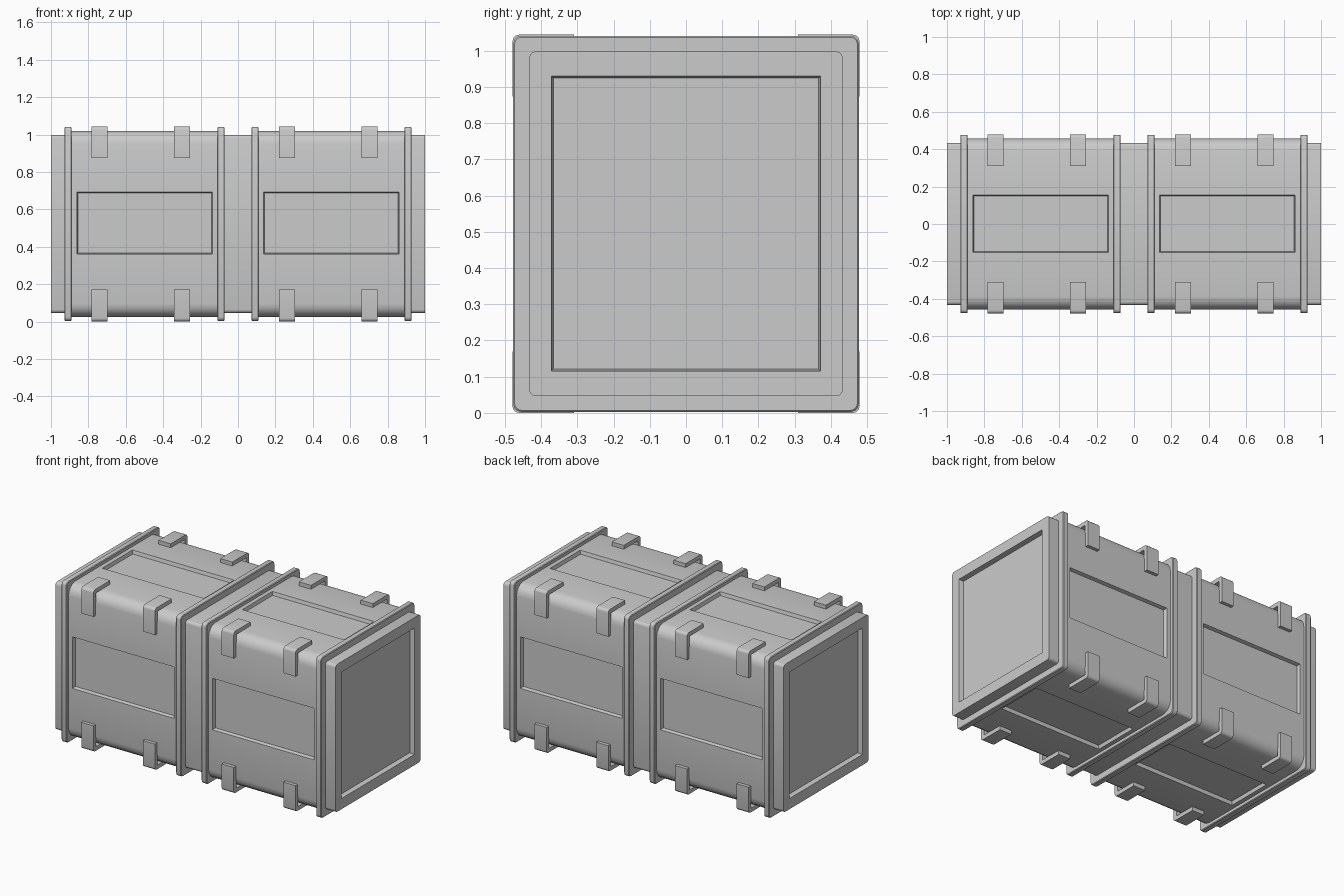
import bpy, bmesh
from math import sin, cos, pi

if "Cube" in bpy.data.objects:
    bpy.data.objects.remove(bpy.data.objects["Cube"])

CZ = 0.522  # height of the crate's long axis


def rounded_rect(hy, hz, r, seg):
    pts = []
    for q, (sy, sz) in enumerate([(1, 1), (-1, 1), (-1, -1), (1, -1)]):
        for i in range(seg + 1):
            a = q * pi / 2 + i / seg * pi / 2
            pts.append((sy * (hy - r) + r * cos(a), sz * (hz - r) + r * sin(a)))
    return pts


def prism(pts, x0, x1):
    """Extrude a (y, z) profile along x."""
    bm = bmesh.new()
    rings = [[bm.verts.new((x, y, CZ + z)) for y, z in pts] for x in (x0, x1)]
    for ring in rings:
        bm.faces.new(ring)
    n = len(pts)
    for i in range(n):
        j = (i + 1) % n
        bm.faces.new((rings[0][i], rings[0][j], rings[1][j], rings[1][i]))
    bmesh.ops.recalc_face_normals(bm, faces=bm.faces[:])
    return bm


def recess(bm, axis, sign, limits, depth, bevel=0.008):
    """Sink a rectangular panel into the flat face pointing along an axis.
    limits maps other axes to (low, high)."""
    bm.normal_update()
    face = max((f for f in bm.faces if f.normal[axis] * sign > 0.999),
               key=lambda f: f.calc_area())
    mid = face.calc_center_median()
    # an n-gon end face is replaced by a clean rectangle joined to its outline
    bmesh.ops.inset_individual(bm, faces=[face], thickness=0.005)
    if len(face.verts) > 4:
        bmesh.ops.inset_individual(bm, faces=[face], thickness=0.001)
    for v in face.verts:
        for ax, (lo, hi) in limits.items():
            v.co[ax] = lo if v.co[ax] < mid[ax] else hi
    if len(face.verts) > 4:
        bmesh.ops.remove_doubles(bm, verts=face.verts[:], dist=1e-4)
        bm.normal_update()
        face = max((f for f in bm.faces if f.normal[axis] * sign > 0.999),
                   key=lambda f: f.calc_area())
    bmesh.ops.inset_individual(bm, faces=[face], thickness=bevel, depth=-depth)


def finish(bm, name, bevel=0.0):
    me = bpy.data.meshes.new(name)
    bm.to_mesh(me)
    bm.free()
    ob = bpy.data.objects.new(name, me)
    bpy.context.collection.objects.link(ob)
    bpy.context.view_layer.objects.active = ob
    ob.select_set(True)
    bpy.ops.object.shade_smooth_by_angle(angle=0.6)
    ob.select_set(False)
    if bevel:
        m = ob.modifiers.new("edge_bevel", 'BEVEL')
        m.width, m.segments, m.limit_method, m.angle_limit = bevel, 1, 'ANGLE', 0.8
    return ob


# end caps with a sunken square panel
core = rounded_rect(0.433, 0.476, 0.018, 3)
for s, side in ((-1, "left"), (1, "right")):
    bm = prism(core, s * 0.90, s * 1.0)
    recess(bm, 0, s, {1: (-0.372, 0.372), 2: (0.115, 0.93)}, 0.03)
    finish(bm, side + "_end_cap")

# narrow waist between the two halves
finish(prism(core, -0.09, 0.09), "waist")

# two halves, each with a sunken panel on all four long sides
shell = rounded_rect(0.457, 0.497, 0.07, 4)
for s, side in ((-1, "left"), (1, "right")):
    bm = prism(shell, s * 0.09, s * 0.91)
    xs = tuple(sorted((s * 0.137, s * 0.862)))
    for d in (-1, 1):
        recess(bm, 1, d, {0: xs, 2: (0.36, 0.692)}, 0.022)
        recess(bm, 2, d, {0: xs, 1: (-0.152, 0.155)}, 0.022)
    finish(bm, side + "_shell")

# raised bands around the crate
band = rounded_rect(0.477, 0.519, 0.022, 3)
for i, x in enumerate((-0.909, -0.091, 0.091, 0.909)):
    finish(prism(band, x - 0.019, x + 0.019), f"band_{i + 1}", 0.004)

# L-shaped corner clips on all four long edges
OY, OZ, T, LEG, R = 0.479, 0.522, 0.026, 0.17, 0.018
arc = [(OY - R + R * cos(a * pi / 6), OZ - R + R * sin(a * pi / 6)) for a in range(4)]
clip = [(OY - T, OZ - LEG), (OY, OZ - LEG)] + arc + \
       [(OY - LEG, OZ), (OY - LEG, OZ - T), (OY - T, OZ - T)]
for i, x in enumerate((-0.74, -0.30, 0.262, 0.703)):
    for sy, yn in ((-1, "front"), (1, "back")):
        for sz, zn in ((-1, "lower"), (1, "upper")):
            pts = [(sy * y, sz * z) for y, z in clip]
            finish(prism(pts, x - 0.043, x + 0.043), f"{yn}_{zn}_clip_{i + 1}")
